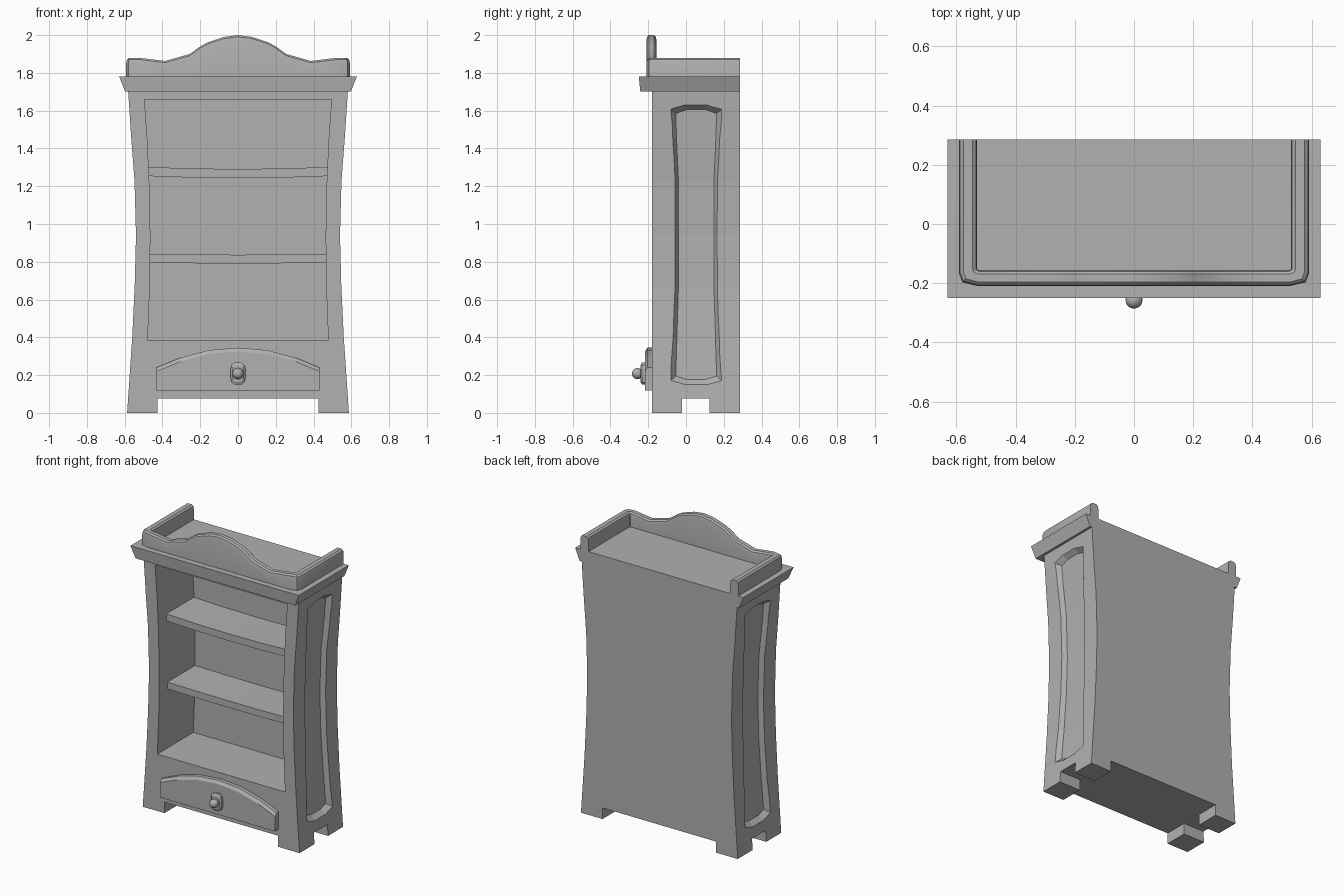
import bpy, bmesh
from mathutils import Vector

if "Cube" in bpy.data.objects:
    bpy.data.objects.remove(bpy.data.objects["Cube"])


def loft(name, rings):
    """Skin a series of matching closed rings and cap both ends."""
    bm = bmesh.new()
    rows = [[bm.verts.new(p) for p in r] for r in rings]
    n = len(rows[0])
    for a, b in zip(rows, rows[1:]):
        for i in range(n):
            j = (i + 1) % n
            bm.faces.new((a[i], a[j], b[j], b[i]))
    bm.faces.new(rows[0])
    bm.faces.new(rows[-1])
    bmesh.ops.recalc_face_normals(bm, faces=bm.faces)
    me = bpy.data.meshes.new(name)
    bm.to_mesh(me)
    bm.free()
    ob = bpy.data.objects.new(name, me)
    bpy.context.collection.objects.link(ob)
    return ob


def activate(ob):
    bpy.ops.object.select_all(action='DESELECT')
    ob.select_set(True)
    bpy.context.view_layer.objects.active = ob


def smooth(ob):
    activate(ob)
    bpy.ops.object.shade_smooth_by_angle(angle=0.5)


def slab(name, profile, y0, y1):
    """Extrude an x-z profile along y."""
    return loft(name, [[(x, y, z) for x, z in profile] for y in (y0, y1)])


def box(name, x0, x1, y0, y1, z0, z1):
    return slab(name, [(x0, z0), (x1, z0), (x1, z1), (x0, z1)], y0, y1)


def mirrored(half):
    """Right-hand profile (bottom to top) closed with its left-hand copy."""
    return half + [(-x, z) for x, z in reversed(half)]


def cut(ob, cutter):
    cutter.hide_render = True
    m = ob.modifiers.new("cut", 'BOOLEAN')
    m.operation, m.solver, m.object = 'DIFFERENCE', 'EXACT', cutter
    activate(ob)
    bpy.ops.object.modifier_apply(modifier=m.name)
    bpy.data.objects.remove(cutter)


# Waisted carcass
side = [(.587, 0), (.56, .4), (.547, .67), (.54, .94), (.548, 1.23), (.565, 1.45), (.582, 1.71)]
carcass = slab("carcass", mirrored(side), -.18, .285)


def half_width(z):
    for (xa, za), (xb, zb) in zip(side, side[1:]):
        if z <= zb:
            return xa + (xb - xa) * (z - za) / (zb - za)


# Shelf opening and the gaps between the feet
opening = [(.478, .385), (.467, .67), (.464, .94), (.47, 1.23), (.48, 1.45), (.495, 1.66)]
cut(carcass, slab("opening_cutter", mirrored(opening), -.3, .205))
cut(carcass, box("front_gap_cutter", -.425, .425, -.4, .4, -.1, .075))
cut(carcass, box("side_gap_cutter", -.8, .8, -.02, .125, -.1, .075))

# Sunken waisted side panels: (outer z, outer half depth, inner z, inner half depth)
panel = [(.15, .056, .178, .052), (.172, .134, .195, .108), (.4, .122, .4, .102), (.67, .112, .67, .094),
         (.94, .111, .94, .093), (1.23, .112, 1.23, .094), (1.45, .124, 1.45, .104),
         (1.607, .134, 1.585, .108), (1.63, .056, 1.605, .052)]
DEPTH, YC = .03, .054
for s in (1, -1):
    grid = []
    for zo, wo, zi, wi in panel:
        zt, wt = 2 * zo - zi, 2 * wo - wi
        row = [(half_width(zo) + DEPTH, -wt, zt), (half_width(zi) - DEPTH, -wi, zi),
               (half_width(zi) - DEPTH, wi, zi), (half_width(zo) + DEPTH, wt, zt)]
        grid.append([(s * x, YC + y, z) for x, y, z in row])
    cut(carcass, loft("panel_cutter", grid))

# Shelves with a slight sag
for name, z0, z1, sag in (("lower_shelf", .796, .842, .005), ("upper_shelf", 1.254, 1.302, .011)):
    xs = [-.485, -.25, 0, .25, .485]
    drop = [sag * (1 - (x / .485) ** 2) for x in xs]
    prof = [(x, z0 - d) for x, d in zip(xs, drop)] + [(x, z1 - d) for x, d in reversed(list(zip(xs, drop)))]
    slab(name, prof, -.09, .215)

# Flared crown moulding
loft("crown", [[(-x, y, z), (x, y, z), (x, .285, z), (-x, .285, z)]
               for x, y, z in ((.598, -.242, 1.702), (.63, -.25, 1.782))])

# Gallery rail: U-shaped plan, rounded cross-section, arched front: (outer, inner, height)
plan = [((.592, .285), (.53, .285), 1.88), ((.592, -.165), (.53, -.145), 1.88),
        ((.58, -.197), (.53, -.151), 1.88), ((.525, -.21), (.525, -.156), 1.88)]
arch = [(.385, 1.863), (.255, 1.90), (.2, 1.94), (.16, 1.962), (.075, 1.99)]
plan += [((x, -.21), (x, -.156), h) for x, h in arch]
plan += [((0, -.21), (0, -.156), 2.0)] + [((-o[0], o[1]), (-i[0], i[1]), h) for o, i, h in reversed(plan)]
rings = []
for o, i, h in plan:
    o, i = Vector(o), Vector(i)
    sec = [(0, 1.775), (0, h - .028), (.07, h - .009), (.25, h), (.75, h), (.93, h - .009), (1, h - .028), (1, 1.775)]
    rings.append([(*o.lerp(i, t), z) for t, z in sec])
smooth(loft("gallery_rail", rings))

# Arched drawer front with bevelled top edge
top = [(.431, .24), (.305, .292), (.155, .332), (0, .345)]
drawer = []
for y, inset in ((-.17, 0), (-.205, 0), (-.218, .02)):
    half = [(.431, .119)] + [(x, z - inset) for x, z in top]
    drawer.append([(x, y, z) for x, z in half + [(-x, z) for x, z in reversed(half[:-1])]])
loft("drawer_front", drawer)

# Knob plate, stem and knob
plate = []
for y, k in ((-.21, 1), (-.233, 1), (-.241, .75)):
    half = [(.018, -.058), (.034, -.046), (.04, -.02), (.04, .02), (.034, .046), (.018, .058)]
    plate.append([(x * k, y, .208 + z * k) for x, z in mirrored(half)])
loft("knob_plate", plate)
bpy.ops.mesh.primitive_cylinder_add(vertices=12, radius=.015, depth=.03, location=(0, -.245, .208),
                                    rotation=(1.5708, 0, 0))
bpy.context.object.name = "knob_stem"
bpy.ops.mesh.primitive_uv_sphere_add(segments=16, ring_count=10, radius=.029, location=(0, -.257, .208))
bpy.context.object.name = "knob"
smooth(bpy.context.object)

# Mid-grey finish on every part
grey = bpy.data.materials.new("grey_finish")
grey.diffuse_color = (.44, .44, .44, 1)
grey.use_nodes = True
grey.node_tree.nodes["Principled BSDF"].inputs["Base Color"].default_value = grey.diffuse_color
for ob in bpy.data.objects:
    ob.data.materials.clear()
    ob.data.materials.append(grey)
